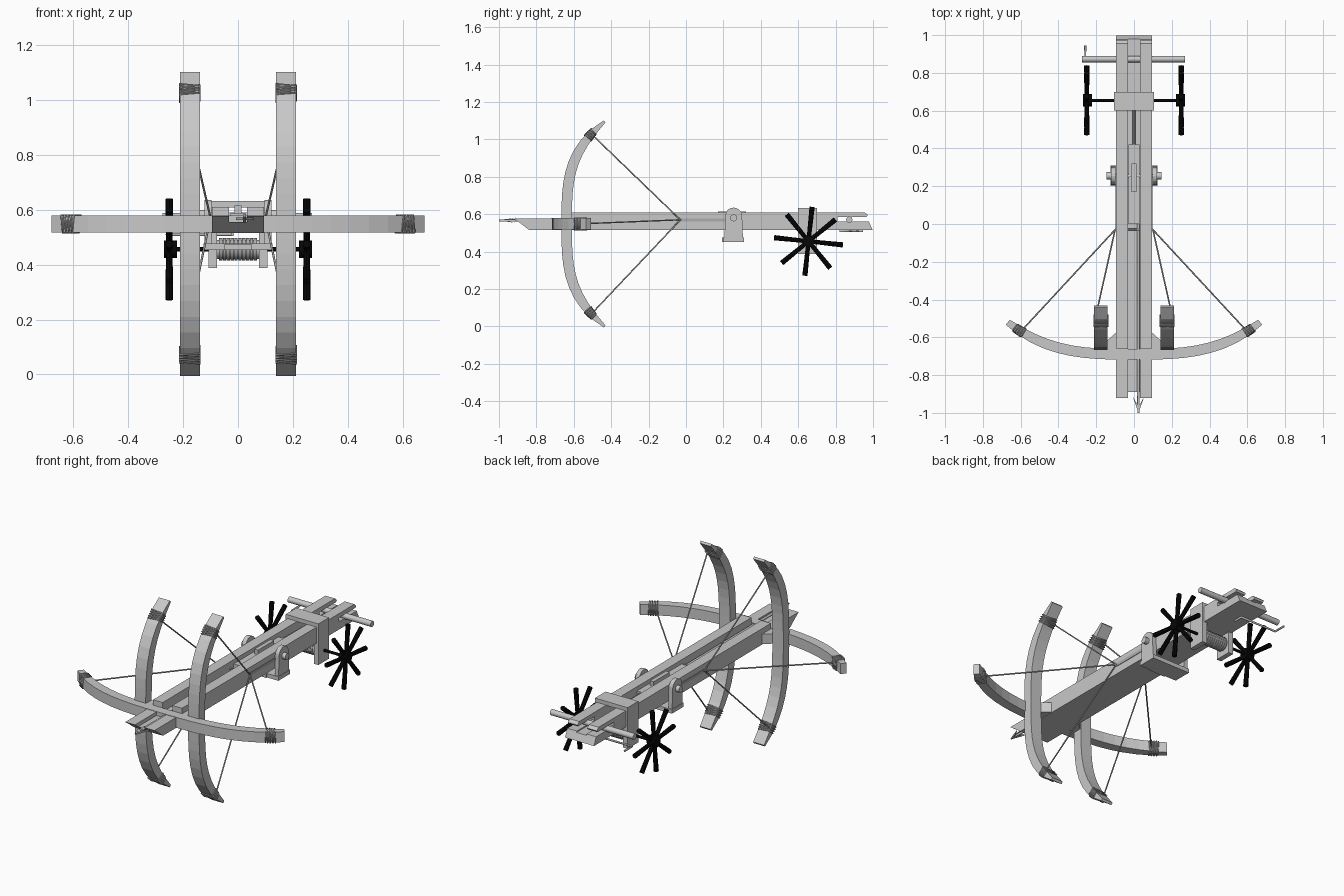
import bpy, bmesh, math
from mathutils import Vector

old = bpy.data.objects.get("Cube")
if old:
    bpy.data.objects.remove(old)


def material(name, value):
    m = bpy.data.materials.new(name)
    m.use_nodes = True
    col = (value, value, value, 1)
    m.diffuse_color = col
    m.node_tree.nodes["Principled BSDF"].inputs["Base Color"].default_value = col
    return m


WOOD = material("grey wood", 0.58)
ROPE = material("grey rope", 0.42)
BLACK = material("black wheel", 0.002)


def finish(name, bm, mat):
    bmesh.ops.recalc_face_normals(bm, faces=bm.faces[:])
    mesh = bpy.data.meshes.new(name)
    bm.to_mesh(mesh)
    bm.free()
    mesh.materials.append(mat)
    obj = bpy.data.objects.new(name, mesh)
    bpy.context.collection.objects.link(obj)
    return obj


def loft(name, rings, mat):
    """Skin a list of equal-sized rings and cap both ends."""
    bm = bmesh.new()
    rows = [[bm.verts.new(p) for p in ring] for ring in rings]
    n = len(rows[0])
    for a, b in zip(rows, rows[1:]):
        for i in range(n):
            j = (i + 1) % n
            bm.faces.new((a[i], a[j], b[j], b[i]))
    bm.faces.new(rows[0])
    bm.faces.new(rows[-1])
    return finish(name, bm, mat)


def side_prism(name, profile, x0, x1, mat):
    return loft(name, [[(x, y, z) for y, z in profile] for x in (x0, x1)], mat)


def flat_prism(name, profile, z0, z1, mat):
    return loft(name, [[(x, y, z) for x, y in profile] for z in (z0, z1)], mat)


def box(name, x0, x1, y0, y1, z0, z1, mat):
    return flat_prism(name, [(x0, y0), (x1, y0), (x1, y1), (x0, y1)], z0, z1, mat)


def rod(name, a, b, r, mat, sides=12, r2=None):
    a, b = Vector(a), Vector(b)
    q = (b - a).to_track_quat('Z', 'Y')
    rings = []
    for p, rad in ((a, r), (b, r2 or r)):
        rings.append([p + q @ Vector((rad * math.cos(t), rad * math.sin(t), 0))
                      for t in (2 * math.pi * i / sides for i in range(sides))])
    obj = loft(name, rings, mat)
    for f in obj.data.polygons:
        f.use_smooth = sides > 8 and len(f.vertices) == 4


def cord(name, pts, r, mat, closed=False):
    cu = bpy.data.curves.new(name, 'CURVE')
    cu.dimensions = '3D'
    cu.bevel_depth = r
    cu.bevel_resolution = 1
    cu.use_fill_caps = True
    sp = cu.splines.new('POLY')
    sp.points.add(len(pts) - 1)
    for p, co in zip(sp.points, pts):
        p.co = (*co, 1)
    sp.use_cyclic_u = closed
    cu.materials.append(mat)
    obj = bpy.data.objects.new(name, cu)
    bpy.context.collection.objects.link(obj)


MID = 0.548  # height of the bow centre


def bow(name, half, y0, depth, power, width, tip, place, wrap):
    """Curved tapering bow arm pair with rope bindings near both tips."""
    def section(u, grow=0.0, skew=0.0):
        a = abs(u)
        slope = depth * power * a ** (power - 1) / half * (1 if u > 0 else -1)
        n = Vector((-slope, 1)).normalized()
        c = Vector((u * half, y0 + depth * a ** power))
        t = (0.056 - (0.056 - tip) * a ** 7) / 2 + grow
        w = width / 2 + grow
        return [place((c + n * s * t).x + k * skew, (c + n * s * t).y, k * w)
                for s, k in ((-1, -1), (1, -1), (1, 1), (-1, 1))]
    steps = 20
    loft(name, [section(2 * i / steps - 1) for i in range(steps + 1)], WOOD)
    for s in (-1, 1):
        for i in range(8):
            u = s * (wrap + 0.06 * i / 7)
            cord(name + "_binding", section(u, 0.001, 0.003 * (-1) ** i), 0.0035, ROPE, True)


# Bows: one across the stock, one upright on each side
bow("cross_bow", 0.668, -0.69, 0.17, 3.1, 0.062, 0.034,
    lambda t, y, w: (t, y, MID + w), 0.88)
for s in (-1, 1):
    bow("upright_bow", 0.548, -0.638, 0.203, 3.3, 0.072, 0.014,
        lambda t, y, w: (s * 0.175 + w, y, MID + t), 0.84)

# Stock: floor, two grooved rails with a rear slot
side_prism("stock_floor", [(-0.89, 0.555), (-0.838, 0.515), (0.998, 0.515), (0.98, 0.555)],
           -0.095, 0.095, WOOD)
rail = [(-0.92, 0.577), (-0.89, 0.555), (0.98, 0.555), (0.977, 0.562), (0.81, 0.562),
        (0.81, 0.585), (0.965, 0.585), (0.972, 0.595), (0.955, 0.61), (-0.66, 0.61), (-0.66, 0.577)]
for s in (-1, 1):
    side_prism("stock_rail", rail, s * 0.032, s * 0.095, WOOD)
    flat_prism("bow_gusset", [(s * 0.09, -0.57), (s * 0.145, -0.62), (s * 0.145, -0.67),
                              (s * 0.09, -0.67)], 0.518, 0.577, WOOD)
    box("string_slot_strip", s * 0.094, s * 0.098, -0.03, 0.21, 0.56, 0.578, ROPE)

# Bow strings meeting at the slot
for s in (-1, 1):
    knot = (s * 0.1, -0.03, 0.57)
    cord("cross_string", [(s * 0.605, -0.575, MID), knot], 0.004, ROPE)
    for v in (-1, 1):
        cord("upright_string", [(s * 0.205, -0.5, MID + v * 0.475), knot], 0.004, ROPE)
cord("string_centre", [(-0.1, -0.03, 0.57), (0.1, -0.03, 0.57)], 0.005, ROPE)

# Bolt lying in the groove, with a crossed barbed head
rod("bolt_shaft", (0.022, -0.97, 0.567), (0.022, 0.2, 0.567), 0.007, WOOD)
barb = [(0, -1.0), (0.032, -0.91), (0.007, -0.955), (-0.007, -0.955), (-0.032, -0.91)]
flat_prism("bolt_head_flat", [(0.024 + a, y) for a, y in barb], 0.562, 0.572, WOOD)
side_prism("bolt_head_upright", [(y, 0.567 + 0.45 * a) for a, y in barb], 0.019, 0.029, WOOD)

# Trigger slide, claw and draw rope
box("trigger_slide", -0.028, 0.028, 0.0, 0.42, 0.553, 0.588, WOOD)
box("trigger_claw", -0.012, 0.012, 0.17, 0.32, 0.588, 0.615, WOOD)
rod("draw_rope", (0, 0.4, 0.58), (0, 0.66, 0.575), 0.008, ROPE, 8)

# Trigger bracket with rounded cheeks
cheek = [(0.205, 0.455), (0.305, 0.455)] + [
    (0.255 + 0.045 * math.cos(t), 0.59 + 0.045 * math.sin(t))
    for t in (math.pi * i / 10 for i in range(11))]
for s in (-1, 1):
    side_prism("bracket_cheek", cheek, s * 0.097, s * 0.122, WOOD)
    rod("bracket_pin_cap", (s * 0.12, 0.255, 0.58), (s * 0.145, 0.255, 0.58), 0.019, WOOD)
rod("bracket_pin", (-0.12, 0.255, 0.58), (0.12, 0.255, 0.58), 0.01, WOOD)
box("bracket_base", -0.125, 0.125, 0.2, 0.31, 0.452, 0.476, WOOD)
box("bracket_plate", -0.05, 0.05, 0.193, 0.2, 0.452, 0.474, WOOD)

# Winch frame around the stock
box("winch_frame_top", -0.107, 0.107, 0.6, 0.7, 0.608, 0.632, WOOD)
for s in (-1, 1):
    box("winch_frame_leg", s * 0.077, s * 0.107, 0.6, 0.7, 0.388, 0.61, WOOD)

# Winch drum with rope coils, axle and spoked hand wheels
AY, AZ = 0.655, 0.455
rod("winch_drum", (-0.077, AY, AZ), (0.077, AY, AZ), 0.034, WOOD)
for i in range(10):
    x = -0.063 + 0.014 * i
    rod("drum_coil", (x - 0.006, AY, AZ), (x + 0.006, AY, AZ), 0.041, ROPE)
rod("axle", (-0.25, AY, AZ), (0.25, AY, AZ), 0.008, BLACK)
for s in (-1, 1):
    rod("wheel_hub", (s * 0.222, AY, AZ), (s * 0.27, AY, AZ), 0.032, BLACK)
    for i in range(8):
        t = math.radians(45 * i - 6)
        end = (s * 0.25, AY + 0.185 * math.cos(t), AZ + 0.185 * math.sin(t))
        rod("wheel_spoke", (s * 0.25, AY, AZ), end, 0.011, BLACK, 8, 0.014)

# Rear handle bar and thin crank
rod("handle_bar", (-0.275, 0.873, 0.571), (0.27, 0.873, 0.571), 0.017, WOOD)
cord("crank", [(-0.02, 0.82, 0.509), (-0.02, 0.873, 0.509), (-0.258, 0.873, 0.509),
               (-0.258, 0.945, 0.509)], 0.006, WOOD)
